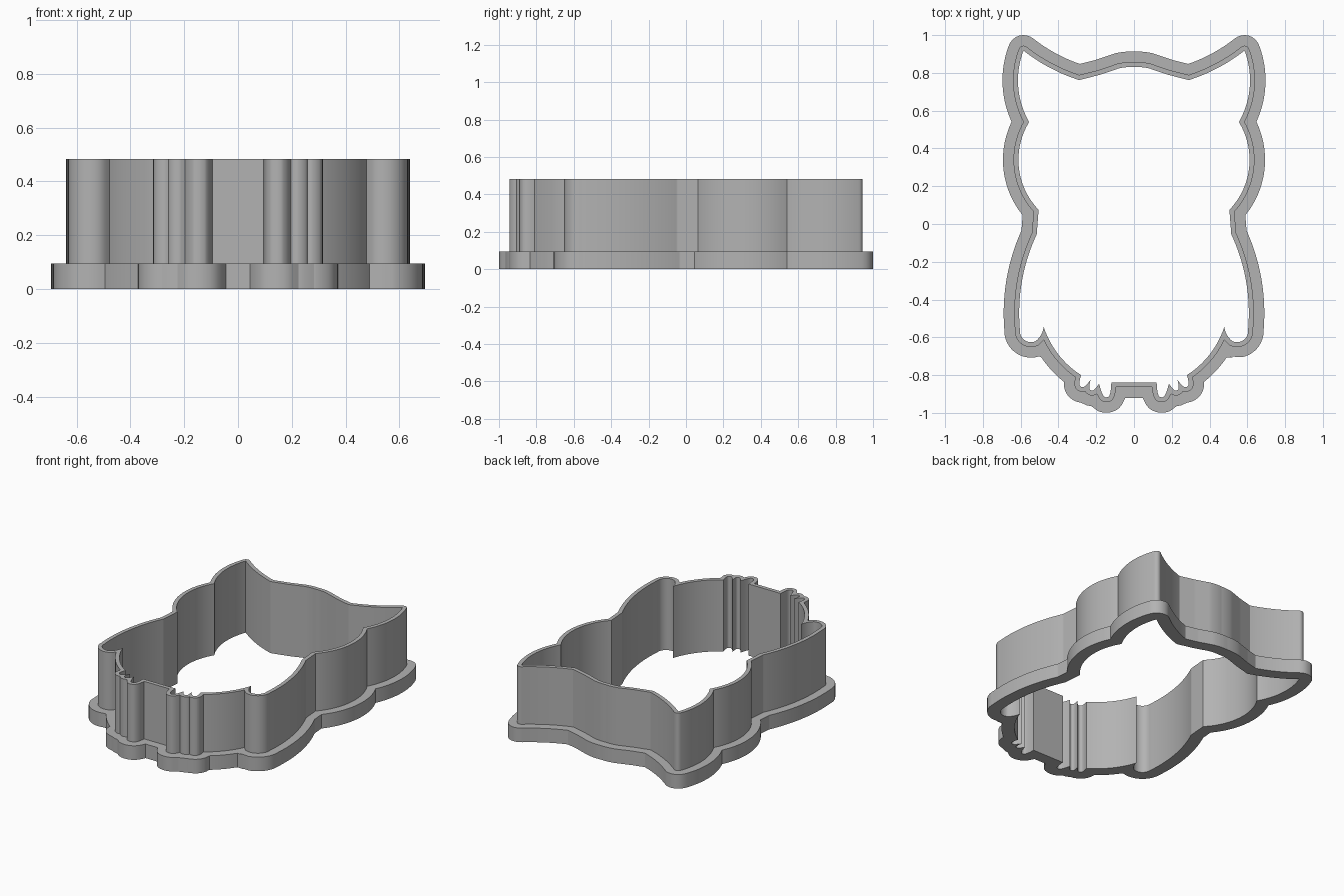
import bpy, bmesh, math
from mathutils import Vector, kdtree
from mathutils.geometry import intersect_line_line

if "Cube" in bpy.data.objects:
    bpy.data.objects.remove(bpy.data.objects["Cube"])

STEP = 0.01
BASE_TOP, WALL_TOP = 0.095, 0.483
WALL_WIDTH, BASE_WIDTH = 0.026, 0.082

grey = bpy.data.materials.new("plain grey")
grey.use_nodes = True
colour = (0.45, 0.45, 0.45, 1)
grey.diffuse_color = colour
grey.node_tree.nodes["Principled BSDF"].inputs["Base Color"].default_value = colour

# Half of the inner outline, top centre to bottom centre: x, y, outward bulge
START = Vector((0, 0.83, 0))
HALF = [
    (-0.08, 0.824, 0.003), (-0.18, 0.79, 0), (-0.29, 0.762, 0),   # head
    (-0.585, 0.918, -0.015), (-0.555, 0.54, 0.043),               # ear
    (-0.505, 0.075, 0.08), (-0.515, -0.055, 0),                   # cheek
    (-0.604, -0.56, 0.034), (-0.52, -0.62, 0.03), (-0.478, -0.545, 0.008),  # wing
    (-0.28, -0.8, 0.028),                                         # belly
    (-0.23, -0.825, 0.055), (-0.185, -0.845, 0.05), (-0.12, -0.838, 0.076),  # toes
    (0, -0.838, 0),
]


def right_of(d):
    return Vector((d.y, -d.x, 0)).normalized()


def segment(p, q, bulge):
    """Points after p up to q, along a line, an arc or a deep rounded lobe."""
    chord = q - p
    c, along, out = chord.length, chord.normalized(), right_of(chord)
    n = max(4, math.ceil((c + 2 * abs(bulge)) / STEP))
    points = []
    for i in range(1, n + 1):
        t = 2 * i / n - 1
        if abs(bulge) < 1e-6:
            u, v = t * c / 2, 0
        elif bulge > c / 2:
            s = math.sin(t * math.pi / 2)
            u, v = s * c / 2, bulge * (1 - abs(s) ** 3)
        else:
            a = 2 * math.atan(2 * bulge / c)
            r = c / (2 * math.sin(a))
            u, v = r * math.sin(t * a), r * (math.cos(t * a) - math.cos(a))
        points.append((p + q) / 2 + along * u + out * v)
    return points


def inner_outline():
    points = [START]
    for x, y, bulge in HALF:
        points += segment(points[-1], Vector((x, y, 0)), bulge)
    return points + [Vector((-p.x, p.y, 0)) for p in reversed(points[1:-1])]


def offset(outline, d):
    """Grow the outline by d: round outer corners, trim inner corners."""
    tree = kdtree.KDTree(len(outline))
    for i, p in enumerate(outline):
        tree.insert(p, i)
    tree.balance()
    raw = []
    for i, p in enumerate(outline):
        a = right_of(p - outline[i - 1])
        b = right_of(outline[(i + 1) % len(outline)] - p)
        turn = a.cross(b).z
        if turn > 0.35 or (a.dot(b) < 0 and turn > 0):
            raw += [p + a.slerp(b, k / 8) * d for k in range(9)]
        else:
            raw.append(p + (a + b).normalized() * d)
    kept = [(i, p) for i, p in enumerate(raw) if tree.find(p)[2] > d * (1 - 1e-4)]
    grown, n = [], len(kept)
    for k, (i, p) in enumerate(kept):
        grown.append(p)
        j, q = kept[(k + 1) % n]
        if (j - i) % len(raw) > 1:
            hit = intersect_line_line(kept[k - 1][1], p, q, kept[(k + 2) % n][1])
            if hit and max((hit[0] - p).length, (hit[0] - q).length) < 2.5 * STEP:
                grown.append(hit[0])
    return grown


def ring(name, inner, outer, bottom, top):
    bm = bmesh.new()
    edges = []
    for loop in (inner, outer):
        verts = [bm.verts.new((p.x, p.y, bottom)) for p in loop]
        edges += [bm.edges.new((verts[i - 1], v)) for i, v in enumerate(verts)]
    bmesh.ops.triangle_fill(bm, edges=edges, use_beauty=True)
    raised = bmesh.ops.extrude_face_region(bm, geom=bm.faces[:], use_keep_orig=True)
    verts = [g for g in raised["geom"] if isinstance(g, bmesh.types.BMVert)]
    bmesh.ops.translate(bm, verts=verts, vec=(0, 0, top - bottom))
    bmesh.ops.recalc_face_normals(bm, faces=bm.faces[:])
    mesh = bpy.data.meshes.new(name)
    bm.to_mesh(mesh)
    bm.free()
    mesh.materials.append(grey)
    obj = bpy.data.objects.new(name, mesh)
    bpy.context.collection.objects.link(obj)
    bpy.ops.object.select_all(action="DESELECT")
    obj.select_set(True)
    bpy.context.view_layer.objects.active = obj
    bpy.ops.object.shade_smooth_by_angle(angle=math.radians(30))


inside = inner_outline()
# Wide flange at the bottom, thin cutting wall standing on it
ring("base_flange", inside, offset(inside, BASE_WIDTH), 0, BASE_TOP)
ring("cutting_wall", inside, offset(inside, WALL_WIDTH), BASE_TOP, WALL_TOP)
